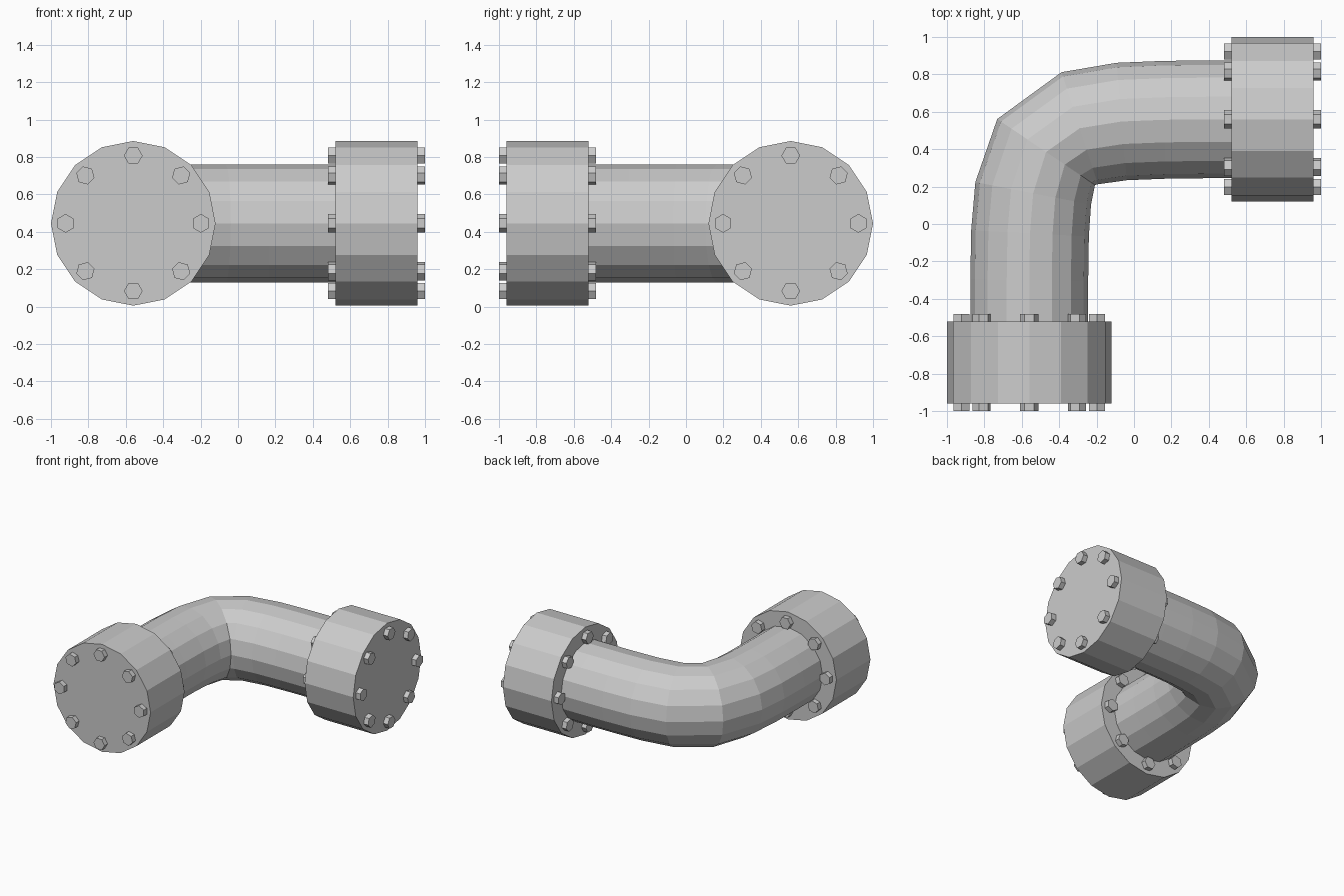
import bpy, bmesh
from math import sin, cos, pi, radians
from mathutils import Vector

if "Cube" in bpy.data.objects:
    bpy.data.objects.remove(bpy.data.objects["Cube"])

Z = 0.445                      # height of the pipe axis
UP = Vector((0, 0, 1))


def ring(centre, side, radius, n, phase=0.0):
    """Polygon ring spanned by a horizontal side vector and z."""
    c, s = Vector(centre), Vector(side)
    return [c + radius * (cos(a) * s + sin(a) * UP)
            for a in (phase + 2 * pi * i / n for i in range(n))]


def loft(name, rings):
    """Capped, flat-shaded skin through equal-count rings."""
    bm = bmesh.new()
    vr = [[bm.verts.new(p) for p in r] for r in rings]
    n = len(vr[0])
    for a, b in zip(vr, vr[1:]):
        for i in range(n):
            j = (i + 1) % n
            bm.faces.new((a[i], a[j], b[j], b[i]))
    bm.faces.new(vr[0])
    bm.faces.new(vr[-1])
    bmesh.ops.recalc_face_normals(bm, faces=bm.faces)
    me = bpy.data.meshes.new(name)
    bm.to_mesh(me)
    bm.free()
    ob = bpy.data.objects.new(name, me)
    bpy.context.collection.objects.link(ob)
    return ob


# Elbow pipe: centre line x, y and heading in degrees
path = [(-0.56, -0.60, 90), (-0.56, -0.30, 89), (-0.556, -0.05, 87),
        (-0.539, 0.164, 79), (-0.47, 0.385, 56), (-0.29, 0.512, 18),
        (-0.066, 0.548, 5), (0.16, 0.557, 1), (0.40, 0.56, 0), (0.60, 0.56, 0)]
loft("elbow_pipe", [ring((x, y, Z), (sin(radians(h)), -cos(radians(h)), 0), 0.315, 16)
                    for x, y, h in path])

# Flanges with through bolts, one at each end of the pipe
ends = {"front": (Vector((-0.56, 0, Z)), Vector((0, -1, 0)), Vector((1, 0, 0))),
        "right": (Vector((0, 0.56, Z)), Vector((1, 0, 0)), Vector((0, 1, 0)))}
for label, (base, axis, side) in ends.items():
    loft(label + "_flange", [ring(base + axis * d, side, 0.44, 16) for d in (0.52, 0.96)])
    for k in range(8):
        a = k * pi / 4
        off = 0.362 * (cos(a) * side + sin(a) * UP)
        loft(f"{label}_bolt_{k + 1}",
             [ring(base + off + axis * d, side, 0.05, 6, a + pi / 6) for d in (0.48, 1.0)])
